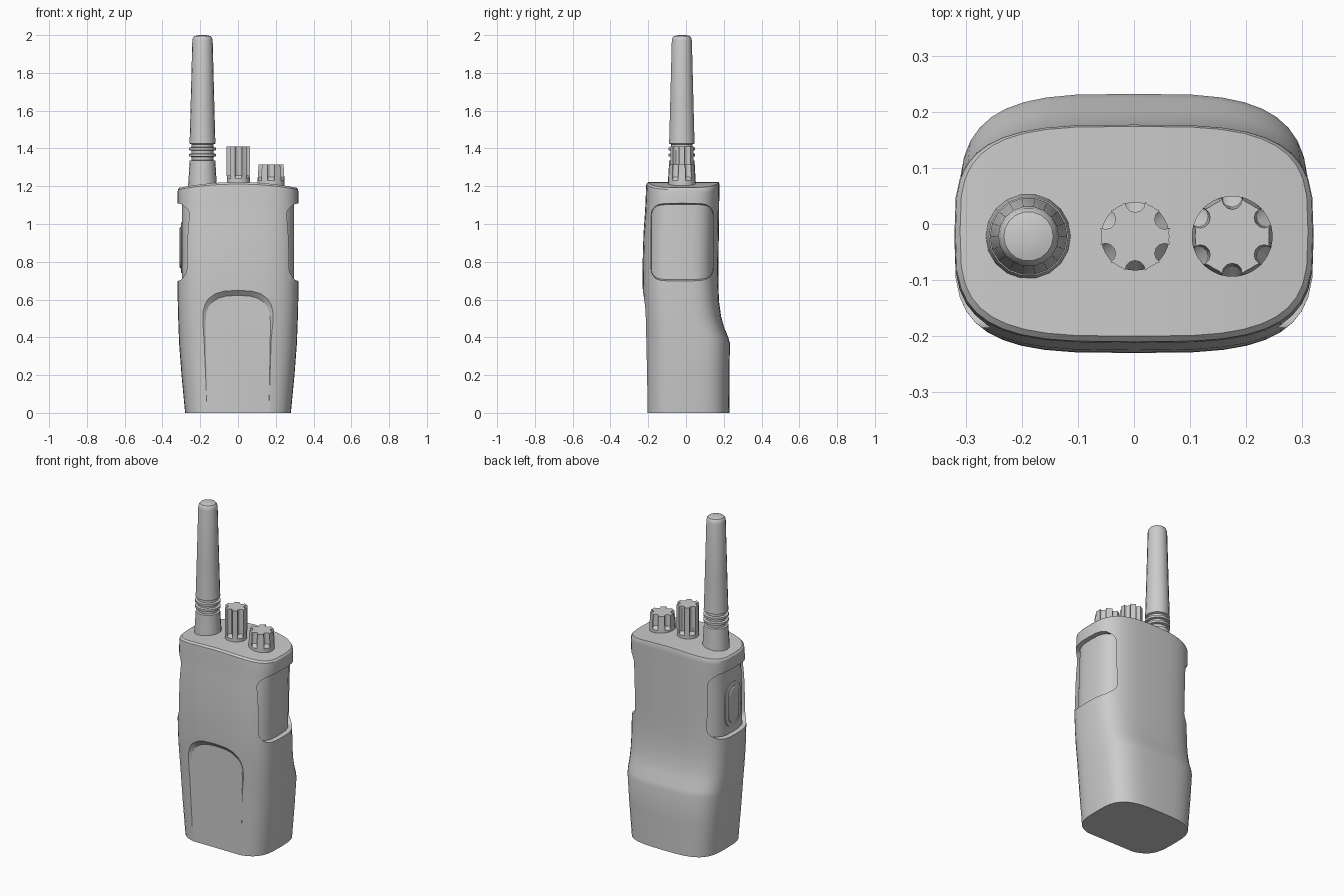
import bpy, bmesh
from math import sin, cos, pi, radians, copysign

if "Cube" in bpy.data.objects:
    bpy.data.objects.remove(bpy.data.objects["Cube"])


def loft(name, rings, strip_top=False, angle=30):
    """Skin a list of equal-length rings and cap both ends."""
    bm = bmesh.new()
    rows = [[bm.verts.new(p) for p in r] for r in rings]
    n = len(rows[0])
    for a, b in zip(rows, rows[1:]):
        for i in range(n):
            j = (i + 1) % n
            bm.faces.new((a[i], a[j], b[j], b[i]))
    bm.faces.new(rows[0][::-1])
    top = rows[-1]
    if strip_top:
        for i in range(n // 2):
            q = [top[i], top[i + 1], top[-i - 1], top[-i]]
            bm.faces.new(list(dict.fromkeys(q)))
    else:
        bm.faces.new(top)
    bmesh.ops.recalc_face_normals(bm, faces=bm.faces)
    me = bpy.data.meshes.new(name)
    bm.to_mesh(me)
    bm.free()
    ob = bpy.data.objects.new(name, me)
    bpy.context.collection.objects.link(ob)
    smooth(ob, angle)
    return ob


def smooth(ob, angle=30):
    bpy.ops.object.select_all(action='DESELECT')
    bpy.context.view_layer.objects.active = ob
    ob.select_set(True)
    bpy.ops.object.shade_smooth_by_angle(angle=radians(angle))


def cut(ob, cutter):
    m = ob.modifiers.new("cut", 'BOOLEAN')
    m.operation, m.solver, m.object = 'DIFFERENCE', 'EXACT', cutter
    bpy.context.view_layer.objects.active = ob
    bpy.ops.object.modifier_apply(modifier=m.name)
    bpy.data.objects.remove(cutter)


def section(z, hx, y0, y1, scale=1.0, dome=0.0, n=40, e=3.4):
    """Superellipse slice of the case; dome lifts the middle."""
    pts = []
    for i in range(n):
        c, s = cos(2 * pi * i / n), sin(2 * pi * i / n)
        u = copysign(abs(c) ** (2 / e), c) if abs(c) > 1e-6 else 0
        v = copysign(abs(s) ** (2 / e), s) if abs(s) > 1e-6 else 0
        pts.append((u * hx * scale,
                    (y0 + y1) / 2 + v * (y1 - y0) / 2 * scale,
                    z + dome * (1 - u * u)))
    return pts


def round_rect(x, y0, y1, z0, z1, r, k=5):
    """Rounded rectangle in the yz plane."""
    pts = []
    for cy, cz, a in ((y1 - r, z1 - r, 0), (y0 + r, z1 - r, 90),
                      (y0 + r, z0 + r, 180), (y1 - r, z0 + r, 270)):
        for i in range(k + 1):
            t = radians(a + 90 * i / k)
            pts.append((x, cy + r * cos(t), cz + r * sin(t)))
    return pts


# Case: slices as height, half width, front y, back y
SLICES = [(0, .28, -.214, .23), (.2, .299, -.217, .231), (.37, .312, -.22, .232),
          (.40, .313, -.221, .224), (.45, .315, -.222, .203), (.51, .317, -.224, .186),
          (.59, .319, -.227, .175), (.69, .32, -.23, .171), (.82, .32, -.229, .172),
          (.95, .32, -.225, .174), (1.05, .32, -.218, .175), (1.12, .32, -.214, .176)]
rings = [section(*s) for s in SLICES]
rings += [section(1.165, .32, -.212, .177, dome=.02),
          section(1.182, .318, -.21, .177, dome=.03),
          section(1.192, .31, -.2, .174, dome=.03)]
body = loft("case", rings, strip_top=True)

# Slimmer core that forms the floor of the side recesses
loft("recess_floor", [section(*s, scale=.93) for s in SLICES if .6 < s[0]])

# Side recesses with sloped walls
for sx in (-1, 1):
    cut(body, loft("side_cutter", [
        round_rect(sx * .40, -.215, .175, .675, 1.13, .07),
        round_rect(sx * .28, -.185, .145, .71, 1.10, .05),
        round_rect(sx * .15, -.180, .140, .715, 1.095, .05)]))


def arch(y, w0, w1, top, spring=.48, k=12):
    """Arch outline in the xz plane, running below the base."""
    pts = [(w0, y, -.05), (w1, y, spring)]
    for i in range(1, k):
        t = pi * i / k
        pts.append((copysign(abs(cos(t)) ** .75, cos(t)) * w1, y,
                    spring + (top - spring) * sin(t) ** .75))
    return pts + [(-w1, y, spring), (-w0, y, -.05)]


# Arched front recess
cut(body, loft("front_cutter", [arch(-.25, .20, .245, .672),
                                arch(-.203, .163, .172, .622)]))
smooth(body)

# Talk button on the left side
loft("talk_button_rim", [round_rect(-.27, -.10, .045, .74, 1.01, .07),
                         round_rect(-.300, -.10, .045, .74, 1.01, .07),
                         round_rect(-.302, -.095, .04, .745, 1.005, .066)])
loft("talk_button", [round_rect(-.28, -.075, .02, .765, .985, .047),
                     round_rect(-.305, -.075, .02, .765, .985, .047),
                     round_rect(-.309, -.069, .014, .771, .979, .041)])

# Antenna: turned profile with ribbed collar and rounded tip
profile = [(.078, 1.17), (.075, 1.22), (.068, 1.335), (.057, 1.338)]
for z in (1.355, 1.388):
    profile += [(.057, z), (.071, z + .003), (.071, z + .016), (.057, z + .019)]
profile += [(.057, 1.422), (.069, 1.426), (.068, 1.44), (.063, 1.62), (.054, 1.97),
            (.051, 1.985), (.044, 1.994), (.026, 1.999), (.008, 2.0)]
loft("antenna", [[(-.188 + r * cos(2 * pi * i / 18), -.022 + r * sin(2 * pi * i / 18), z)
                  for i in range(18)] for r, z in profile], angle=35)


def knob(name, x, y, r0, r1, z0, z1, s=.018):
    """Knob with six finger grooves above a round foot."""
    def ring(r, z, grooved):
        pts = []
        for k in range(6):
            a = radians(30 + 60 * k)
            for i in range(7):
                t = a - pi / 2 - pi * i / 6
                pts.append((r * cos(a) + s * cos(t), r * sin(a) + s * sin(t)))
            for d in (22, 30, 38):
                t = a + radians(d)
                pts.append((r * cos(t), r * sin(t)))
        if not grooved:
            pts = [(px * r / (px * px + py * py) ** .5, py * r / (px * px + py * py) ** .5)
                   for px, py in pts]
        return [(x + px, y + py, z) for px, py in pts]

    foot = z0 + .05
    loft(name, [ring(r0, z0, False), ring(r0, foot, False),
                ring(r0 + (r1 - r0) * .3, foot + .018, True), ring(r1, z1, True)])


# Channel and volume knobs
knob("channel_knob", .002, -.022, .061, .061, 1.19, 1.41)
knob("volume_knob", .175, -.022, .072, .066, 1.18, 1.315)
